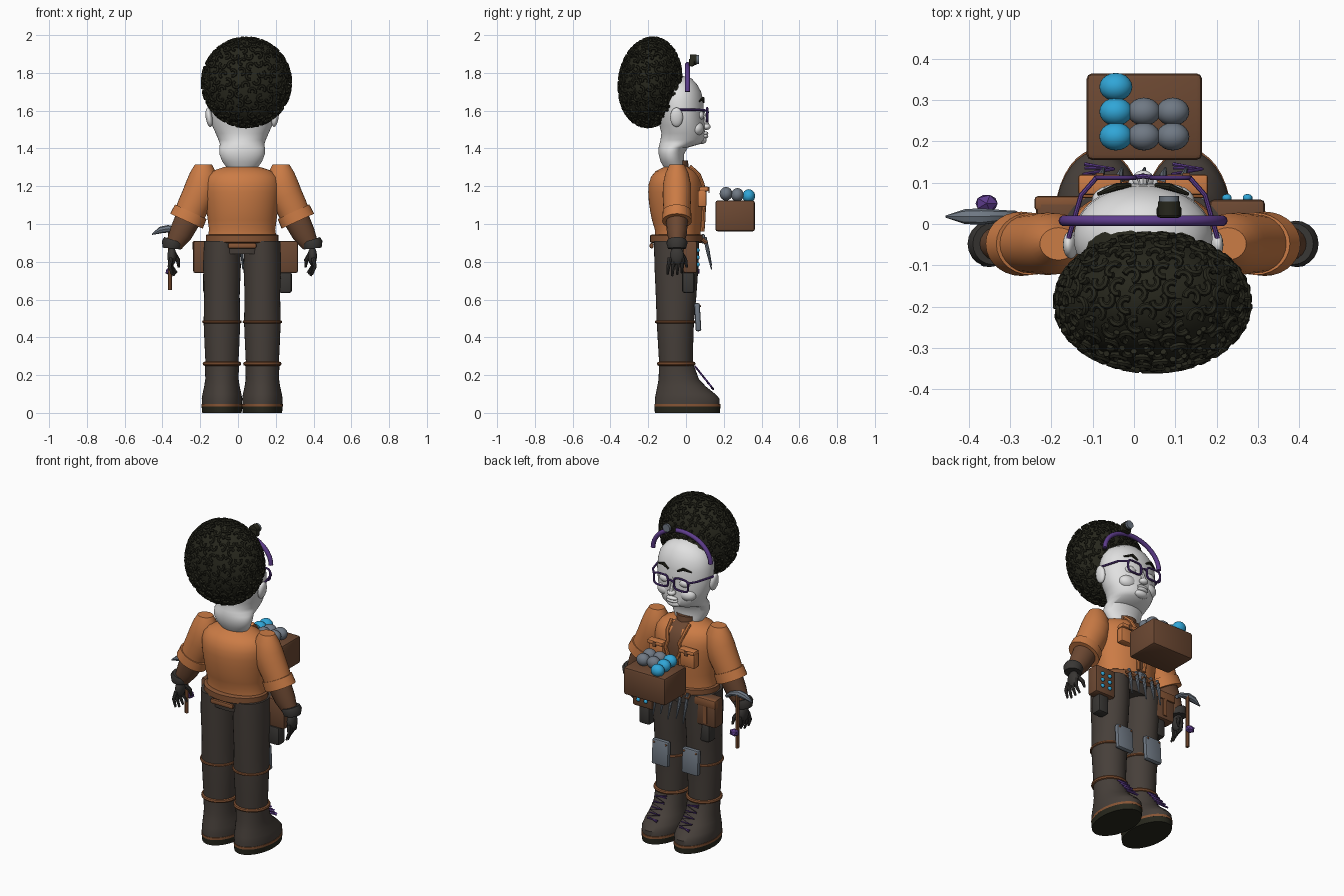
import bpy, bmesh, math
from mathutils import Vector, Matrix, Euler

cube = bpy.data.objects.get("Cube")
if cube:
    bpy.data.objects.remove(cube)

CX = 0.022  # body centre line
parts = []

def material(name, *rgb):
    m = bpy.data.materials.new(name)
    m.use_nodes = True
    m.diffuse_color = (*rgb, 1)
    m.node_tree.nodes["Principled BSDF"].inputs["Base Color"].default_value = (*rgb, 1)
    return m

orange = material("orange cloth", .6, .2, .06)
charcoal = material("charcoal cloth", .062, .05, .042)
black = material("black hair", .02, .02, .012)
brown = material("dark brown", .15, .065, .032)
leather = material("leather", .24, .09, .035)
pale = material("pale skin", .75, .75, .75)
blue = material("bright blue", .03, .38, .68)
steel = material("steel grey", .16, .19, .23)
purple = material("purple", .11, .045, .26)
glove = material("glove grey", .04, .037, .034)

def finish(name, bm, *mats):
    bmesh.ops.recalc_face_normals(bm, faces=bm.faces)
    me = bpy.data.meshes.new(name)
    bm.to_mesh(me)
    bm.free()
    for m in mats:
        me.materials.append(m)
    ob = bpy.data.objects.new(name, me)
    bpy.context.collection.objects.link(ob)
    parts.append(ob)
    return ob

def skin(bm, rings, closed=False, caps=True):
    rows = [[bm.verts.new(p) for p in r] for r in rings]
    n = len(rows[0])
    for a, b in zip(rows, rows[1:] + rows[:1] if closed else rows[1:]):
        for i in range(n):
            bm.faces.new((a[i], a[(i + 1) % n], b[(i + 1) % n], b[i]))
    if caps and not closed:
        bm.faces.new(rows[0])
        bm.faces.new(rows[-1])

def loft(name, mat, rings, cx=CX, n=36, extra=()):
    """Stack of ellipses: (z, half width, back y, front y)."""
    bm = bmesh.new()
    turn = [2 * math.pi * i / n for i in range(n)]
    skin(bm, [[(cx + rx * math.cos(t), (y0 + y1) / 2 + (y1 - y0) / 2 * math.sin(t), z)
               for t in turn] for z, rx, y0, y1 in rings])
    return finish(name, bm, mat, *extra)

def sweep(bm, pts, radii, closed=False, n=8, flat=1, caps=True):
    """Tube along points; flat scales it along the least used axis."""
    pts = [Vector(p) for p in pts]
    k = len(pts)
    if not isinstance(radii, (list, tuple)):
        radii = [radii] * k
    span = [max(p[a] for p in pts) - min(p[a] for p in pts) for a in range(3)]
    ref = Vector([float(a == span.index(min(span))) for a in range(3)])
    rings = []
    for i, p in enumerate(pts):
        a = pts[i - 1] if i or closed else p
        b = pts[(i + 1) % k] if i < k - 1 or closed else p
        side = (b - a).cross(ref).normalized()
        up = side.cross(b - a).normalized()
        rings.append([p + radii[i] * (side * math.cos(t) + up * math.sin(t) * flat)
                      for t in (2 * math.pi * j / n for j in range(n))])
    skin(bm, rings, closed, caps)

def tube(name, mat, pts, radii, **kw):
    bm = bmesh.new()
    sweep(bm, pts, radii, **kw)
    return finish(name, bm, mat)

def box(name, mat, loc, size, rot=(0, 0, 0), bevel=.008):
    bm = bmesh.new()
    bmesh.ops.create_cube(bm, size=1, matrix=Matrix.LocRotScale(Vector(loc), Euler(rot), Vector(size)))
    if bevel:
        bmesh.ops.bevel(bm, geom=bm.edges[:], offset=bevel, segments=2, affect='EDGES', profile=.5)
    return finish(name, bm, mat)

def ball(name, mat, loc, size, rot=(0, 0, 0), sub=3):
    bm = bmesh.new()
    bmesh.ops.create_icosphere(bm, subdivisions=sub, radius=1,
                               matrix=Matrix.LocRotScale(Vector(loc), Euler(rot), Vector(size)))
    return finish(name, bm, mat)

def band(name, mat, z, rx, y0, y1, r, cx=CX):
    pts = [(cx + rx * math.cos(t), (y0 + y1) / 2 + (y1 - y0) / 2 * math.sin(t), z)
           for t in (math.pi * i / 16 for i in range(32))]
    return tube(name, mat, pts, r, closed=True)

# Hair: tilted ball covered in hooked curls
hair_at, hair_size, hair_rot = (.045, -.19, 1.75), (.228, .158, .23), Euler((-.12, 0, 0))
ball("hair", black, hair_at, hair_size, hair_rot, 4)
bm = bmesh.new()
COUNT = 250
frame = Matrix.LocRotScale(Vector(hair_at), hair_rot, None)
for i in range(COUNT):
    h = 1 - 2 * (i + .5) / COUNT
    a = i * math.pi * (3 - math.sqrt(5))
    w = math.sqrt(1 - h * h)
    d = Vector((w * math.cos(a), h, w * math.sin(a)))
    p = Vector([c * s for c, s in zip(d, hair_size)])
    nor = Vector([c / s for c, s in zip(d, hair_size)]).normalized()
    u = nor.orthogonal().normalized()
    u.rotate(Matrix.Rotation(i * 1.3, 3, nor))
    v = nor.cross(u)
    sweep(bm, [frame @ (p + nor * .006 + (u * math.cos(t) + v * math.sin(t)) * .017)
               for t in (k * .6 for k in range(8))], .008, n=6)
finish("hair_curls", bm, black)

# Head and face
loft("head", pale, [(1.29, .075, -.11, -.005), (1.33, .105, -.135, -.01), (1.37, .12, -.145, -.01),
                    (1.405, .12, -.145, .01), (1.425, .118, -.14, .08), (1.445, .125, -.135, .1),
                    (1.48, .14, -.13, .1), (1.52, .158, -.14, .098), (1.58, .168, -.15, .095),
                    (1.65, .168, -.16, .092), (1.70, .155, -.15, .08), (1.74, .125, -.13, .058),
                    (1.77, .08, -.11, .03), (1.785, .03, -.08, -.02)], n=48)
ball("nose_tip", pale, (CX, .108, 1.515), (.026, .022, .017))
tube("nose_bridge", pale, [(CX, .088, 1.6), (CX, .098, 1.56), (CX, .112, 1.518)], [.01, .012, .014])
for z, s in ((1.48, .011), (1.465, .012)):
    ball("lip", pale, (CX, .1, z), (.036, .018, s))
ball("chin", pale, (CX, .082, 1.445), (.045, .028, .022))
ball("hairline", black, (CX, -.06, 1.71), (.14, .1, .085), (-.35, 0, 0))
for s in (-1, 1):
    ball("ear", pale, (CX + s * .175, -.05, 1.565), (.018, .034, .052), (0, s * .15, 0))
    ball("cheek", pale, (CX + s * .07, .055, 1.505), (.055, .04, .04))
    ball("eyelid", pale, (CX + s * .065, .075, 1.575), (.036, .022, .024))
    tube("eyebrow", black, [(CX + s * x, y, z) for x, y, z in
                            ((.03, .094, 1.645), (.065, .09, 1.665), (.11, .072, 1.65))], [.005, .009, .004])
    # Glasses
    rim = []
    for k in range(24):
        c, d = math.cos(k * math.pi / 12), math.sin(k * math.pi / 12)
        rim.append((CX + s * .067 + math.copysign(abs(c) ** .55, c) * .047,
                    .112, 1.578 + math.copysign(abs(d) ** .55, d) * .036))
    tube("glasses_rim", purple, rim, .006, closed=True)
    tube("glasses_arm", purple, [(CX + s * .113, .112, 1.6), (CX + s * .15, .07, 1.605),
                                 (CX + s * .182, -.04, 1.605)], .006)
tube("glasses_bridge", purple, [(CX - .022, .113, 1.585), (CX, .116, 1.592), (CX + .022, .113, 1.585)], .006)

# Headband and lamp
tube("headband", purple, [(CX + .192 * math.cos(t), .008, 1.7 + .145 * math.sin(t))
                          for t in (math.pi * k / 20 for k in range(21))], .013, n=10)
box("lamp_mount", black, (.085, .03, 1.855), (.06, .03, .04))
tube("lamp_body", black, [(.085, .02, 1.87), (.085, .055, 1.87)], .027, n=16)
tube("lamp_lens", steel, [(.085, .055, 1.87), (.085, .068, 1.87)], .024, n=16)

# Jacket with open front over a brown shirt
torso = loft("jacket", orange, [(z, .183 - .002 * math.cos(z), a, b) for z, a, b in ((.93, -.165, .075),)] +
             [(.97, .175, -.165, .078), (1.02, .182, -.18, .083), (1.07, .188, -.19, .087),
              (1.12, .195, -.197, .09), (1.17, .2, -.2, .09), (1.21, .2, -.198, .085),
              (1.25, .19, -.185, .072), (1.28, .16, -.16, .05), (1.3, .1, -.12, .02),
              (1.31, .06, -.1, 0)], n=64, extra=(brown,))
for f in torso.data.polygons:
    c = f.center
    if c.y > 0 and abs(c.x - CX) < .015 + .1 * max(0, c.z - 1) and f.normal.z < .95:
        f.material_index = 1
loft("neck", brown, [(1.24, .06, -.1, .03), (1.3, .055, -.09, .015), (1.335, .06, -.095, .01)])
for s in (-1, 1):
    tube("lapel", orange, [(CX + s * x, y, z) for x, y, z in
         ((.02, .087, .96), (.024, .093, 1.04), (.03, .095, 1.12), (.05, .092, 1.17),
          (.038, .088, 1.21), (.055, .068, 1.26), (.06, .02, 1.305))], .011)
    box("chest_pocket", orange, (CX + s * .105, .085, 1.135), (.095, .045, .09))
    box("pocket_flap", orange, (CX + s * .105, .095, 1.185), (.105, .05, .025))
    box("flap_strap", leather, (CX + s * .105, .121, 1.18), (.018, .006, .03), bevel=0)

    # Sleeves, forearms and gloves
    def arm(x, z, y=-.048):
        return (CX + s * x, y, z)
    tube("sleeve", orange, [arm(.205, 1.315), arm(.205, 1.27), arm(.212, 1.21), arm(.232, 1.15),
                            arm(.262, 1.09), arm(.287, 1.03)],
         [.045, .07, .085, .087, .083, .08], n=28, flat=.87)
    tube("sleeve_cuff", orange, [arm(.272, 1.065), arm(.295, 1.015)], [.092, .095], n=28, flat=.82)
    tube("forearm", brown, [arm(.28, 1.04), arm(.325, .95), arm(.36, .89)], [.07, .062, .045], n=20, flat=.85)
    tube("glove_cuff", glove, [arm(.365, .915), arm(.37, .9), arm(.373, .87)], [.05, .056, .048], n=20)
    ball("palm", glove, arm(.372, .83), (.024, .038, .05))
    for k in range(4):
        y = -.085 + k * .022
        tube("finger", glove, [arm(.375, .82, y), arm(.385 - k * .004, .775, y * 1.1),
                               arm(.37 - k * .008, .725 + .008 * abs(k - 1), y * 1.15)], [.012, .01, .006])
    tube("thumb", glove, [arm(.365, .85, -.03), arm(.34, .81, -.005), arm(.335, .77, .005)], [.014, .012, .006])

    # Trousers, boots and knee plates
    lx = CX + s * .107
    loft("trouser_leg", charcoal, [(.22, .085, -.14, .035), (.36, .092, -.148, .038), (.48, .097, -.155, .042),
                                   (.62, .094, -.16, .055), (.78, .1, -.167, .066), (.91, .095, -.17, .07)], lx)
    band("knee_band", leather, .482, .097, -.157, .043, .008, lx)
    band("ankle_band", leather, .26, .091, -.143, .04, .011, lx)
    loft("boot", charcoal, [(.04, .105, -.165, .178), (.075, .107, -.165, .178), (.1, .103, -.16, .155),
                            (.14, .094, -.152, .105), (.18, .088, -.145, .068), (.25, .09, -.143, .042)], lx)
    loft("boot_welt", leather, [(.033, .108, -.168, .183), (.047, .108, -.168, .183)], lx)
    loft("boot_sole", black, [(0, .104, -.165, .18), (.034, .108, -.167, .182)], lx)
    tube("boot_laces", purple, [(lx + (.035 if k % 2 else -.035), .145 - .012 * k, .125 + .015 * k)
                                for k in range(9)], .005, n=6)
    for k in range(5):
        tube("lace_bar", purple, [(lx - .035, .135 - .02 * k, .13 + .026 * k),
                                  (lx + .035, .135 - .02 * k, .13 + .026 * k)], .004, n=6)
    box("knee_plate", steel, (CX + s * .1, .062, .507), (.11, .03, .15), (.06, 0, 0), .01)
    for x in (-.04, .04):
        ball("plate_rivet", leather, (CX + s * .1 + x, .074, .565), (.006, .006, .006), sub=2)

# Waist and belt
loft("hips", charcoal, [(.84, .17, -.165, .06), (.93, .18, -.175, .072)])
loft("belt", leather, [(.9, .185, -.18, .082), (.905, .192, -.19, .09), (.94, .192, -.19, .09), (.945, .185, -.18, .082)])
box("back_tab", leather, (CX, -.182, .885), (.15, .02, .028))
box("belt_buckle", steel, (CX, .09, .922), (.06, .02, .05))

# Belt pouches
for x in (-.17, .25):
    box("pouch", brown, (x, .022, .825), (.135, .075, .17), bevel=.012)
    box("holster", glove, (x + (.0 if x > 0 else .02), .012, .69), (.07, .065, .11), bevel=.012)
box("pouch_flap", leather, (-.17, .05, .885), (.142, .035, .05))
box("pouch_strap", leather, (-.17, .06, .82), (.025, .01, .12), bevel=0)
for i in range(2):
    for j in range(3):
        ball("blue_bead", blue, (.225 + .05 * i, .063, .785 + .038 * j), (.012, .01, .012), sub=2)

# Small tools hanging from the belt
for k, x in enumerate((-.08, -.035, .02, .07, .12)):
    tube("belt_tool", steel, [(x, .1, .93), (x, .115, .86), (x + .006, .135, .76 + .02 * (k % 2))], [.009, .01, .003])
    tube("tool_loop", leather, [(x, .085, .92), (x, .11, .9)], .012)

# Pick hammer with a gem
tube("hammer_handle", leather, [(-.36, .025, .65), (-.36, .025, .97)], .011)
tube("hammer_head", steel, [(-.455, .018, .945), (-.41, .018, .968), (-.37, .018, .975), (-.32, .02, .965),
                            (-.285, .022, .94)], [.003, .018, .02, .014, .01])
ball("gem", purple, (-.357, .05, .75), (.03, .024, .024), sub=1)

# Box of round stones
box("crate", brown, (.025, .26, 1.043), (.28, .21, .165), bevel=.014)
for col, x in enumerate((-.044, .024, .094)):
    for row in range(2 if col else 3):
        ball("stone", steel if col else blue, (x, .212 + .06 * row, 1.16 - .006 * row), (.04, .034, .036))

# Shading
bpy.ops.object.select_all(action='DESELECT')
for ob in parts:
    if ob.name.split(".")[0] != "gem":
        ob.select_set(True)
bpy.context.view_layer.objects.active = parts[0]
bpy.ops.object.shade_smooth_by_angle(angle=math.radians(40))
